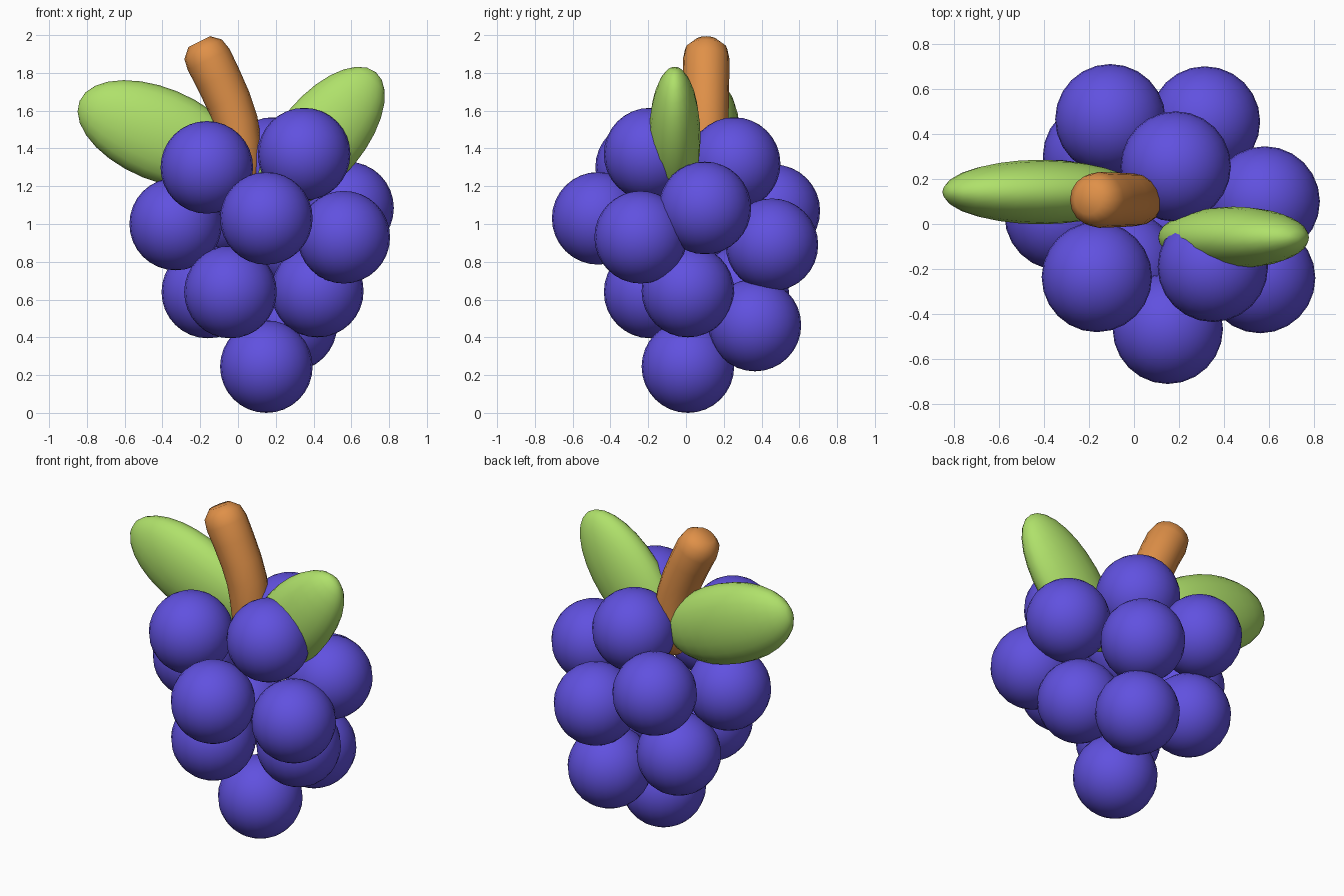
import bpy, bmesh, math
from mathutils import Vector, Matrix

if "Cube" in bpy.data.objects:
    bpy.data.objects.remove(bpy.data.objects["Cube"])


def material(name, rgb):
    m = bpy.data.materials.new(name)
    m.diffuse_color = (*rgb, 1.0)
    m.use_nodes = True
    m.node_tree.nodes["Principled BSDF"].inputs["Base Color"].default_value = m.diffuse_color
    return m


purple = material("grape purple", (0.118, 0.082, 0.74))
green = material("leaf green", (0.43, 0.75, 0.145))
brown = material("stem brown", (0.74, 0.28, 0.065))


def add_object(name, bm, mat):
    bmesh.ops.recalc_face_normals(bm, faces=bm.faces[:])
    mesh = bpy.data.meshes.new(name)
    bm.to_mesh(mesh)
    bm.free()
    mesh.materials.append(mat)
    for p in mesh.polygons:
        p.use_smooth = True
    ob = bpy.data.objects.new(name, mesh)
    bpy.context.collection.objects.link(ob)
    return ob


def ellipsoid(name, centre, radii, mat, tilt=0.0, seg=24, rings=16):
    # the long axis is local z, tilted about y
    bm = bmesh.new()
    bmesh.ops.create_uvsphere(bm, u_segments=seg, v_segments=rings, radius=1.0)
    m = (Matrix.Translation(centre) @ Matrix.Rotation(tilt, 4, 'Y')
         @ Matrix.Diagonal((*radii, 1.0)))
    bmesh.ops.transform(bm, matrix=m, verts=bm.verts[:])
    return add_object(name, bm, mat)


# Grapes
R = 0.245
grapes = [
    (-0.165, -0.235, 1.30), (0.35, -0.19, 1.37), (0.185, 0.255, 1.32),
    (0.15, -0.465, 1.03), (-0.33, 0.04, 1.00), (0.56, -0.24, 0.93),
    (0.58, 0.10, 1.085), (-0.105, 0.465, 1.07), (0.315, 0.455, 0.89),
    (-0.04, -0.19, 0.64), (-0.16, 0.30, 0.64), (0.42, 0.01, 0.645),
    (0.28, 0.365, 0.465), (0.15, 0.01, 0.245),
]
for i, c in enumerate(grapes):
    ellipsoid(f"grape_{i + 1}", c, (R, R, R), purple)

# Leaves: thick flattened ellipsoids leaning outwards
ellipsoid("leaf_left", (-0.414, 0.142, 1.475), (0.245, 0.143, 0.46), green,
          tilt=-math.atan2(0.92, 0.38), seg=20, rings=14)
ellipsoid("leaf_right", (0.442, -0.06, 1.458), (0.225, 0.137, 0.45), green,
          tilt=math.atan2(0.64, 0.77), seg=20, rings=14)

# Stem: curved tube with rounded ends (x, z, radius)
Y = 0.107
path = [(-0.205, 1.965, 0.065), (-0.185, 1.925, 0.112), (-0.155, 1.87, 0.124),
        (-0.105, 1.77, 0.122), (-0.05, 1.65, 0.120), (-0.012, 1.54, 0.118),
        (0.008, 1.43, 0.116), (0.018, 1.32, 0.112), (0.022, 1.22, 0.100),
        (0.024, 1.17, 0.06)]
bm = bmesh.new()
N = 16
loops = []
for i, (x, z, r) in enumerate(path):
    a, b = path[max(i - 1, 0)], path[min(i + 1, len(path) - 1)]
    t = Vector((b[0] - a[0], 0, b[1] - a[1])).normalized()
    side = Vector((0, 1, 0))
    n = t.cross(side)
    c = Vector((x, Y, z))
    loops.append([bm.verts.new(c + r * (math.cos(k * math.tau / N) * side
                                        + math.sin(k * math.tau / N) * n))
                  for k in range(N)])
for p, q in zip(loops, loops[1:]):
    for k in range(N):
        bm.faces.new((p[k], p[(k + 1) % N], q[(k + 1) % N], q[k]))
bm.faces.new(loops[0])
bm.faces.new(loops[-1])
add_object("stem", bm, brown)
